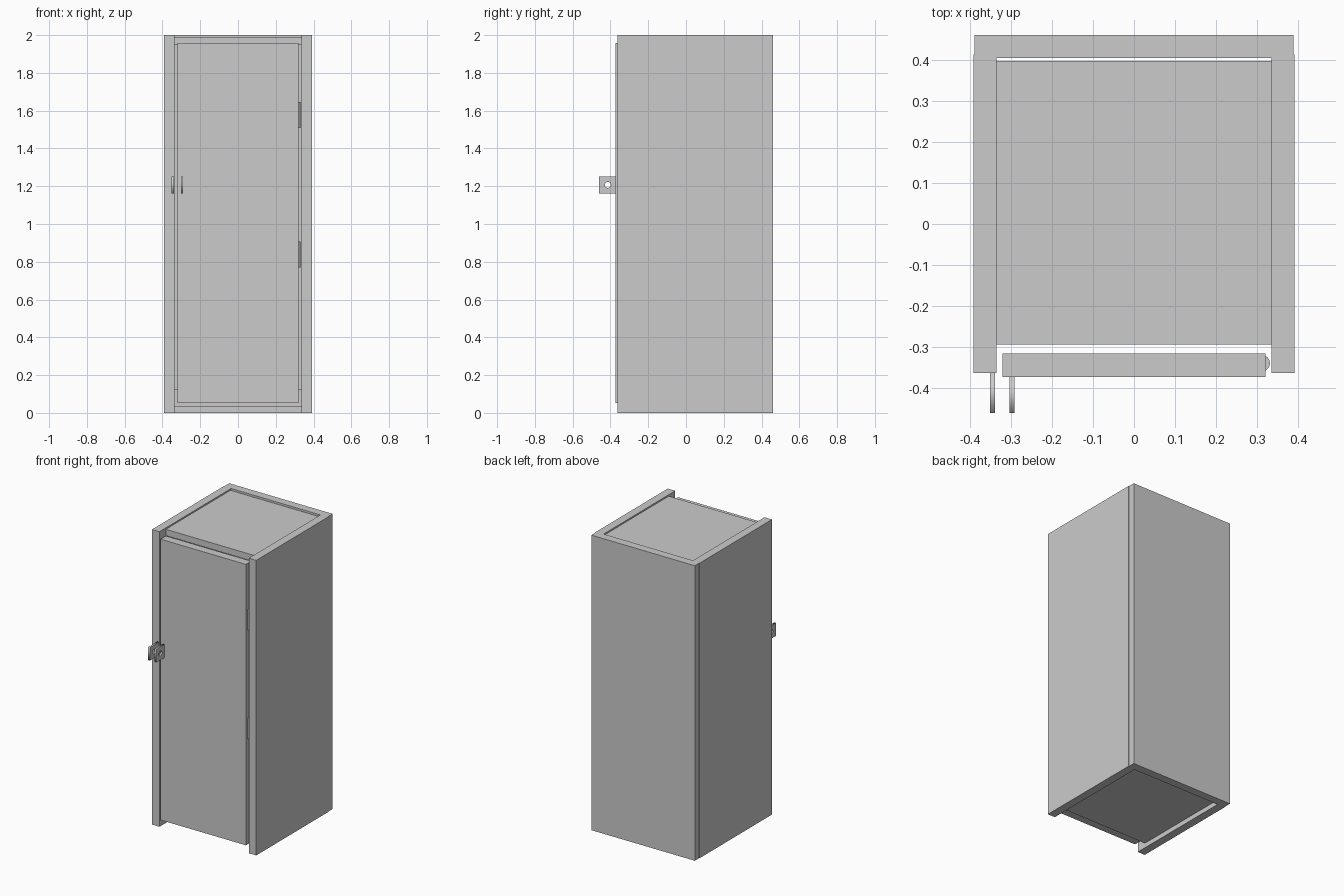
import bpy, bmesh, math

if "Cube" in bpy.data.objects:
    bpy.data.objects.remove(bpy.data.objects["Cube"])


def finish(name, bm):
    mesh = bpy.data.meshes.new(name)
    bm.to_mesh(mesh)
    bm.free()
    obj = bpy.data.objects.new(name, mesh)
    bpy.context.collection.objects.link(obj)
    return obj


def box(name, x, y, z):
    """Box from (min, max) ranges on each axis."""
    bm = bmesh.new()
    bmesh.ops.create_cube(bm, size=1)
    for v in bm.verts:
        v.co = [(r[0] + r[1]) / 2 + c * (r[1] - r[0]) for r, c in zip((x, y, z), v.co)]
    return finish(name, bm)


def plate(name, x0, x1, y0, y1, z0, z1, hole_y, hole_z, hole_r):
    """Thin upright plate with a round hole through it along x."""
    circle = [(hole_y + hole_r * math.cos(a), hole_z + hole_r * math.sin(a))
              for a in (math.tau * i / 24 for i in range(24))]
    curve = bpy.data.curves.new(name + "_outline", 'CURVE')
    curve.dimensions, curve.fill_mode = '2D', 'BOTH'
    curve.extrude = (x1 - x0) / 2
    for pts in ([(y0, z0), (y1, z0), (y1, z1), (y0, z1)], circle):
        s = curve.splines.new('POLY')
        s.points.add(len(pts) - 1)
        for p, (a, b) in zip(s.points, pts):
            p.co = (a, b, 0, 1)
        s.use_cyclic_u = True
    obj = bpy.data.objects.new(name, curve)
    obj.location.x = (x0 + x1) / 2
    obj.rotation_euler = (math.pi / 2, 0, math.pi / 2)
    bpy.context.collection.objects.link(obj)
    bpy.ops.object.select_all(action='DESELECT')
    obj.select_set(True)
    bpy.context.view_layer.objects.active = obj
    bpy.ops.object.convert(target='MESH')


# Carcass: two sides, a back panel, recessed top and bottom
box("left_side", (-0.391, -0.335), (-0.363, 0.413), (0, 2))
box("right_side", (0.335, 0.391), (-0.363, 0.413), (0, 2))
box("back_panel", (-0.388, 0.388), (0.404, 0.46), (0, 2))
box("top_panel", (-0.335, 0.335), (-0.294, 0.397), (1.947, 1.99))
box("bottom_panel", (-0.335, 0.335), (-0.294, 0.397), (0.032, 0.127))

# Door, inset between the sides
box("door", (-0.32, 0.32), (-0.372, -0.315), (0.053, 1.957))

# Hinge barrels on the right edge of the door
for name, z in (("lower_hinge", 0.838), ("upper_hinge", 1.576)):
    bm = bmesh.new()
    bmesh.ops.create_cone(bm, cap_ends=True, segments=24, radius1=0.02, radius2=0.02, depth=0.138)
    bmesh.ops.translate(bm, verts=bm.verts, vec=(0.311, -0.339, z))
    hinge = finish(name, bm)
    for p in hinge.data.polygons:
        p.use_smooth = True
    bpy.context.view_layer.objects.active = hinge
    bpy.ops.object.select_all(action='DESELECT')
    hinge.select_set(True)
    bpy.ops.object.shade_smooth_by_angle()

# Padlock plates with holes, one on the frame and one on the door
plate("frame_lock_plate", -0.351, -0.339, -0.46, -0.363, 1.162, 1.251, -0.414, 1.207, 0.016)
plate("door_lock_plate", -0.303, -0.291, -0.46, -0.372, 1.162, 1.251, -0.414, 1.207, 0.016)
